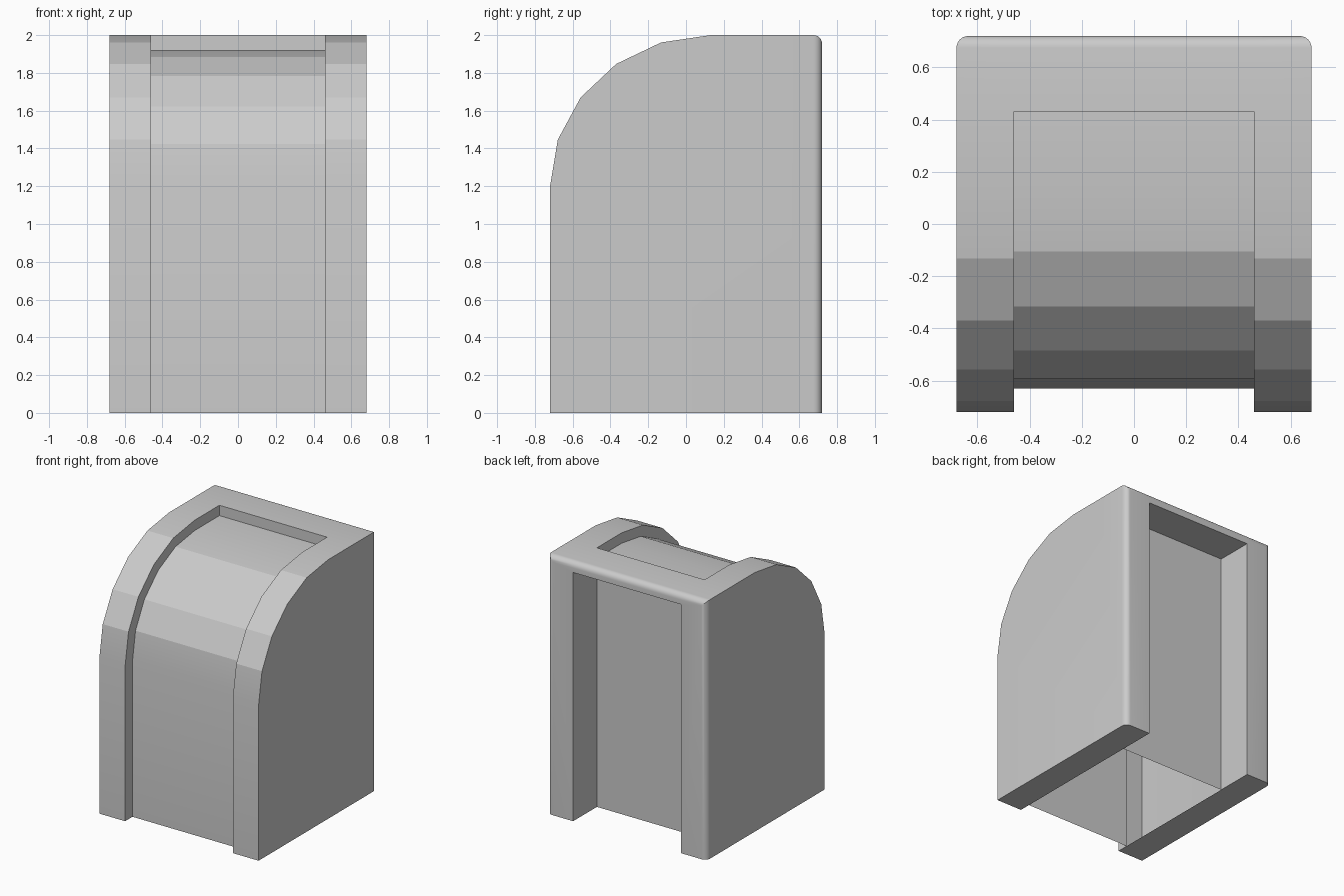
import bpy, bmesh, math
from mathutils import Vector

if "Cube" in bpy.data.objects:
    bpy.data.objects.remove(bpy.data.objects["Cube"])

W, XI = 0.68, 0.46          # outer and inner half widths
Y0, Y1 = -0.72, 0.72        # front and back
YR = 0.43                   # where front and back recesses meet
H, HI = 2.0, 1.92           # outer top and recessed top
CY, CZ = 0.13, 1.2          # centre of the front curve

bm = bmesh.new()
verts = {}


def face(points, toward):
    """Add a polygon that faces roughly along 'toward', sharing vertices."""
    vs = []
    for p in points:
        key = tuple(round(c, 5) for c in p)
        if key not in verts:
            verts[key] = bm.verts.new(p)
        vs.append(verts[key])
    f = bm.faces.new(vs)
    f.normal_update()
    if f.normal.dot(Vector(toward)) < 0:
        f.normal_flip()


def curve(front, top):
    """Profile (y, z): up the front, over the curve, back to the recess end."""
    pts = [(front, 0)]
    for i in range(6):
        a = math.radians(18 * i)
        pts.append((CY + (front - CY) * math.cos(a), CZ + (top - CZ) * math.sin(a)))
    return pts + [(YR, top)]


def band(xa, xb, pts):
    """Sweep a profile between two x positions, facing outward."""
    for (ya, za), (yb, zb) in zip(pts, pts[1:]):
        out = (0, (ya + yb) / 2 - YR, (za + zb) / 2 - 0.5)
        if ya == yb:
            out = (0, -1, 0)
        face([(xa, ya, za), (xb, ya, za), (xb, yb, zb), (xa, yb, zb)], out)


outer = curve(Y0, H)
inner = curve(-0.63, HI)

for s in (1, -1):
    w, x = s * W, s * XI
    # side wall, front rim, bottom rim
    face([(w, y, z) for y, z in outer] + [(w, Y1, H), (w, Y1, 0)], (s, 0, 0))
    band(w, x, outer)
    face([(w, Y0, 0), (x, Y0, 0), (x, Y1, 0), (w, Y1, 0)], (0, 0, -1))
    # top rear corner and back rim
    face([(w, YR, H), (x, YR, H), (x, Y1, H), (w, Y1, H)], (0, 0, 1))
    face([(w, Y1, 0), (x, Y1, 0), (x, Y1, HI), (x, Y1, H), (w, Y1, H)], (0, 1, 0))
    # sides of the front recess and of the back recess
    for a, b, c, d in zip(outer, outer[1:], inner[1:], inner):
        face([(x, *a), (x, *b), (x, *c), (x, *d)], (-s, 0, 0))
    face([(x, YR, 0), (x, Y1, 0), (x, Y1, HI), (x, YR, HI)], (-s, 0, 0))


def across(a, b, toward):
    """Central panel spanning the recess between two (y, z) points."""
    face([(-XI, *a), (XI, *a), (XI, *b), (-XI, *b)], toward)


# curved front panel, lip, top bridge, back lintel, ceiling, back panel
band(-XI, XI, inner)
across((YR, HI), (YR, H), (0, -1, 0))
across((YR, H), (Y1, H), (0, 0, 1))
across((Y1, H), (Y1, HI), (0, 1, 0))
across((Y1, HI), (YR, HI), (0, 0, -1))
across((YR, HI), (YR, 0), (0, 1, 0))

# round the back corners and the back top edge
edges = []
for e in bm.edges:
    a, b = (v.co for v in e.verts)
    if min(a.y, b.y) > Y1 - 0.001:
        top = min(a.z, b.z) > H - 0.001
        corner = abs(a.x) > W - 0.001 and abs(a.x - b.x) < 0.001 and abs(a.z - b.z) > 1
        if top or corner:
            edges.append(e)
bmesh.ops.bevel(bm, geom=edges, offset=0.045, offset_type='OFFSET', segments=6,
                profile=0.5, affect='EDGES', clamp_overlap=True)

mesh = bpy.data.meshes.new("housing_shell")
bm.to_mesh(mesh)
bm.free()
shell = bpy.data.objects.new("housing_shell", mesh)
bpy.context.collection.objects.link(shell)
bpy.context.view_layer.objects.active = shell
shell.select_set(True)
bpy.ops.object.shade_smooth_by_angle(angle=math.radians(16))
